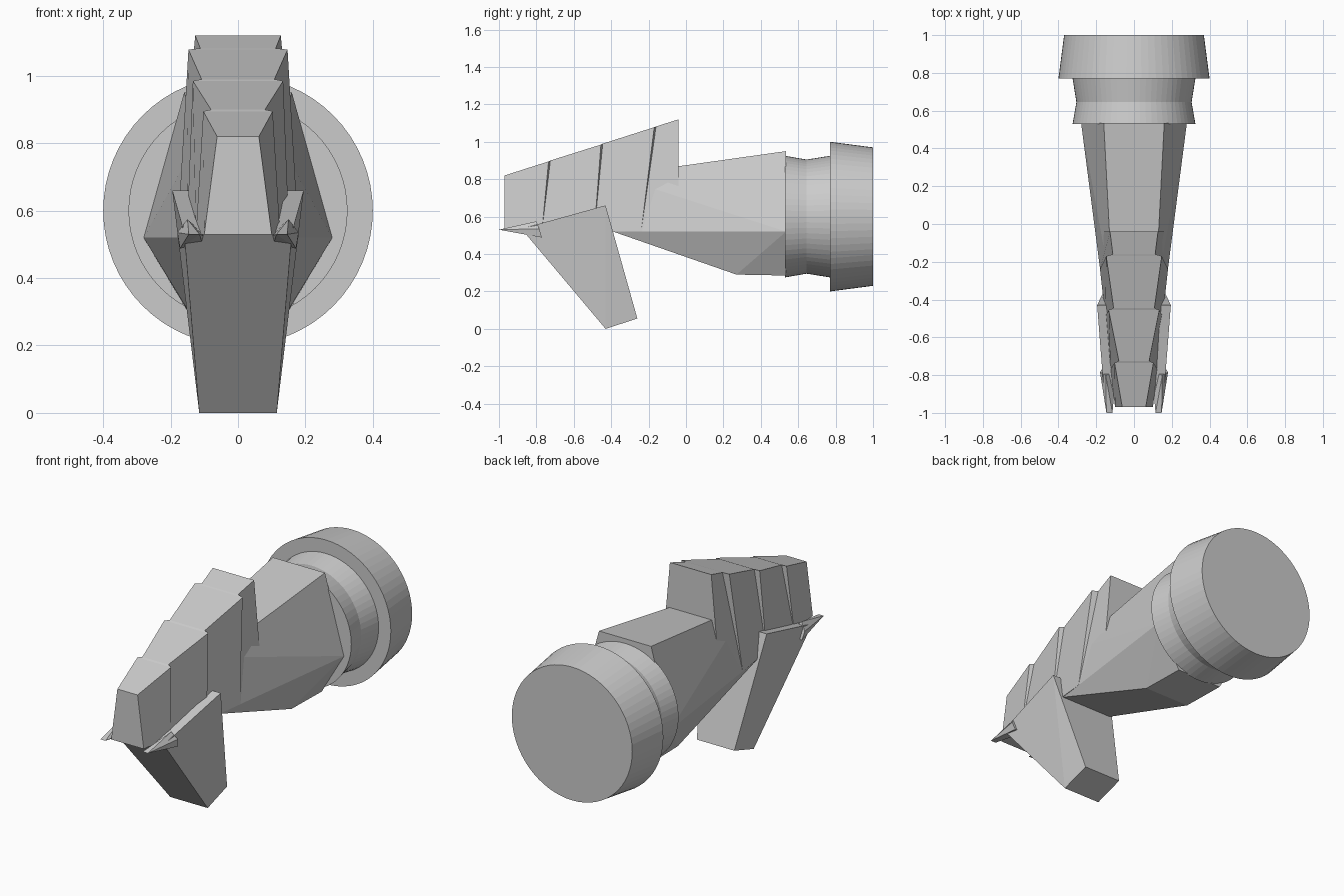
import bpy, bmesh, math

if "Cube" in bpy.data.objects:
    bpy.data.objects.remove(bpy.data.objects["Cube"])


def finish(name, bm):
    bmesh.ops.remove_doubles(bm, verts=bm.verts, dist=0.0005)
    bmesh.ops.recalc_face_normals(bm, faces=bm.faces)
    me = bpy.data.meshes.new(name)
    bm.to_mesh(me)
    bm.free()
    ob = bpy.data.objects.new(name, me)
    bpy.context.collection.objects.link(ob)
    return ob


def loft(name, rings):
    """Skin a list of equal-length rings and cap both ends."""
    bm = bmesh.new()
    vs = [[bm.verts.new(p) for p in r] for r in rings]
    n = len(vs[0])
    for a, b in zip(vs, vs[1:]):
        for i in range(n):
            j = (i + 1) % n
            bm.faces.new((a[i], a[j], b[j], b[i]))
    bm.faces.new(vs[0])
    bm.faces.new(vs[-1])
    return finish(name, bm)


def hull(name, pts):
    """Faceted convex block around the given points."""
    bm = bmesh.new()
    for p in pts:
        bm.verts.new(p)
    bmesh.ops.convex_hull(bm, input=bm.verts)
    bmesh.ops.dissolve_limit(bm, angle_limit=0.01, verts=bm.verts, edges=bm.edges)
    return finish(name, bm)


def both(pts):
    """Mirror (half_width, y, z) points across x = 0."""
    return [(s * x, y, z) for x, y, z in pts for s in (-1, 1)]


# Round collar, turned around the y axis
SEG = 64
collar = [(0.53, 0.325), (0.645, 0.305), (0.77, 0.325), (0.77, 0.40), (1.0, 0.37)]
loft("collar", [[(r * math.cos(2 * math.pi * i / SEG), y,
                  0.6 + r * math.sin(2 * math.pi * i / SEG)) for i in range(SEG)]
                for y, r in collar])

# Tapered neck with a wide middle ridge
hull("neck", both([
    (0.16, 0.535, 0.95), (0.28, 0.535, 0.52), (0.14, 0.535, 0.285),
    (0.14, 0.27, 0.29), (0.112, -0.39, 0.82), (0.16, -0.39, 0.52)]))

# Upper head: overlapping plates, each flaring then stepping inward at its seam
# (top half width, top y, top z, bottom half width, bottom y, bottom z)
sections = [
    (0.062, -0.97, 0.82, 0.100, -0.97, 0.530),
    (0.103, -0.735, 0.895, 0.125, -0.77, 0.528),
    (0.080, -0.725, 0.90, 0.125, -0.77, 0.528),
    (0.134, -0.455, 0.985, 0.152, -0.49, 0.525),
    (0.108, -0.445, 0.99, 0.152, -0.49, 0.525),
    (0.147, -0.17, 1.078, 0.180, -0.24, 0.520),
    (0.112, -0.16, 1.082, 0.180, -0.24, 0.520),
    (0.127, -0.04, 1.12, 0.182, -0.04, 0.520),
]
loft("upper_head", [[(-t, ty, tz), (t, ty, tz), (b, by, bz), (-b, by, bz)]
                    for t, ty, tz, b, by, bz in sections])

# Hanging lower jaw
hull("lower_jaw", both([
    (0.16, -0.88, 0.535), (0.195, -0.43, 0.66),
    (0.115, -0.26, 0.055), (0.115, -0.43, 0.0)]))

# Pointed tusks at the jaw's front corners
tusk = [(0.15, -0.80, 0.575), (0.18, -0.785, 0.535), (0.172, -0.77, 0.488),
        (0.104, -0.773, 0.497), (0.095, -0.785, 0.523),
        (0.146, -1.0, 0.53), (0.114, -1.0, 0.53)]
for side, label in ((-1, "left"), (1, "right")):
    hull("tusk_" + label, [(side * x, y, z) for x, y, z in tusk])
